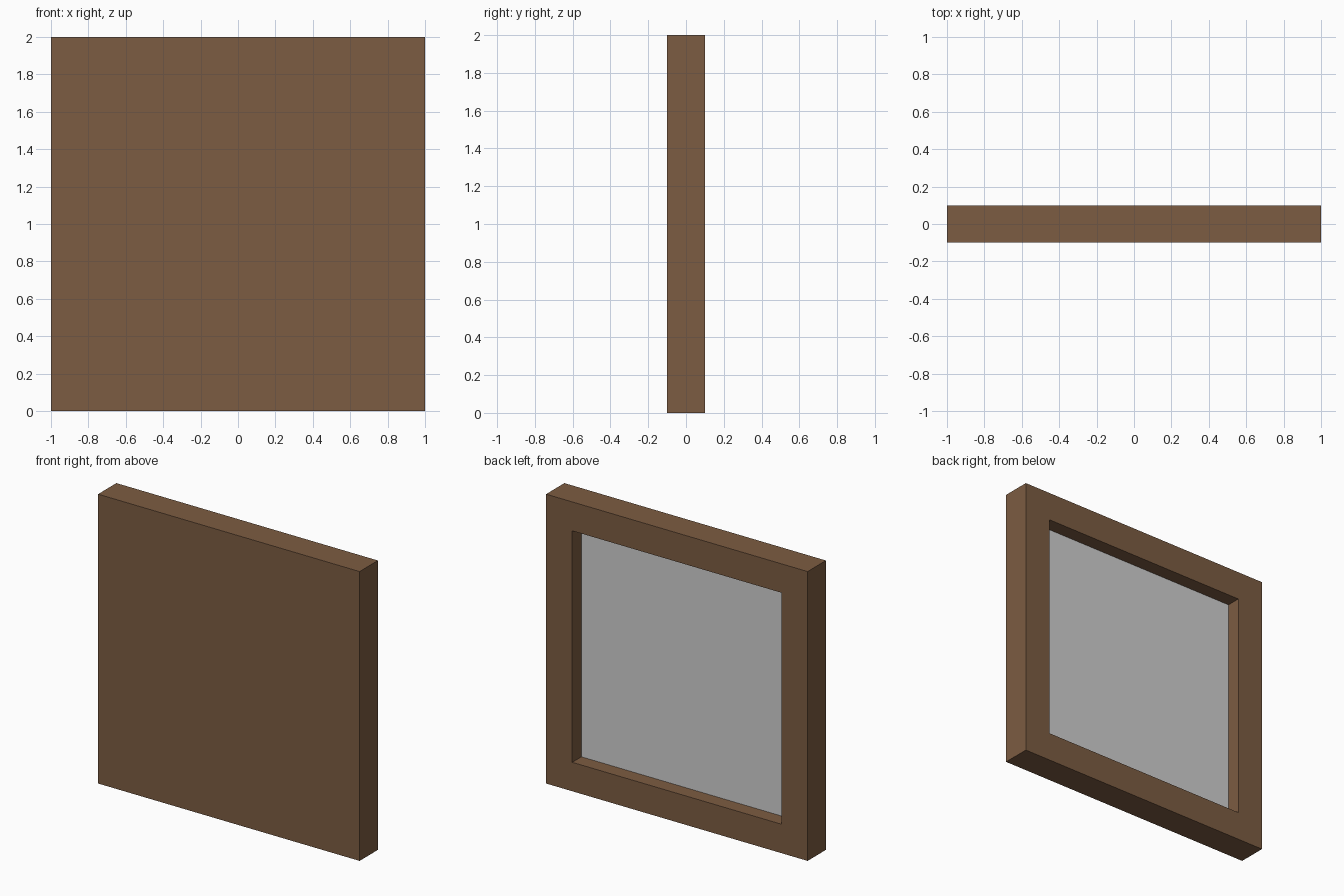
import bpy, bmesh
from mathutils import Matrix

if "Cube" in bpy.data.objects:
    bpy.data.objects.remove(bpy.data.objects["Cube"])

W, T, BORDER, RECESS = 2.0, 0.2, 0.2, 0.1


def material(name, rgb):
    m = bpy.data.materials.new(name)
    m.diffuse_color = (*rgb, 1)
    m.use_nodes = True
    m.node_tree.nodes["Principled BSDF"].inputs["Base Color"].default_value = m.diffuse_color
    return m


brown = material("brown_wood", (0.202, 0.107, 0.054))
grey = material("light_grey", (0.63, 0.63, 0.63))


def add_object(name, bm, mat):
    mesh = bpy.data.meshes.new(name)
    bm.to_mesh(mesh)
    bm.free()
    mesh.materials.append(mat)
    obj = bpy.data.objects.new(name, mesh)
    bpy.context.collection.objects.link(obj)
    return obj


# Square frame: solid slab with a recess sunk into its back
bm = bmesh.new()
bmesh.ops.create_cube(bm, size=1, matrix=Matrix.Translation((0, 0, W / 2)) @ Matrix.Diagonal((W, T, W, 1)))
bm.normal_update()
back = max(bm.faces, key=lambda f: f.calc_center_median().y)
bmesh.ops.inset_region(bm, faces=[back], thickness=BORDER, use_even_offset=True)
floor = bmesh.ops.extrude_discrete_faces(bm, faces=[back])["faces"][0]
bmesh.ops.translate(bm, verts=floor.verts, vec=(0, -RECESS, 0))
bmesh.ops.recalc_face_normals(bm, faces=bm.faces)
frame = add_object("frame", bm, brown)

# Grey panel: the floor of the recess
frame.data.materials.append(grey)
for p in frame.data.polygons:
    if p.normal.y > 0.9 and p.center.y < T / 2 - RECESS / 2:
        p.material_index = 1
